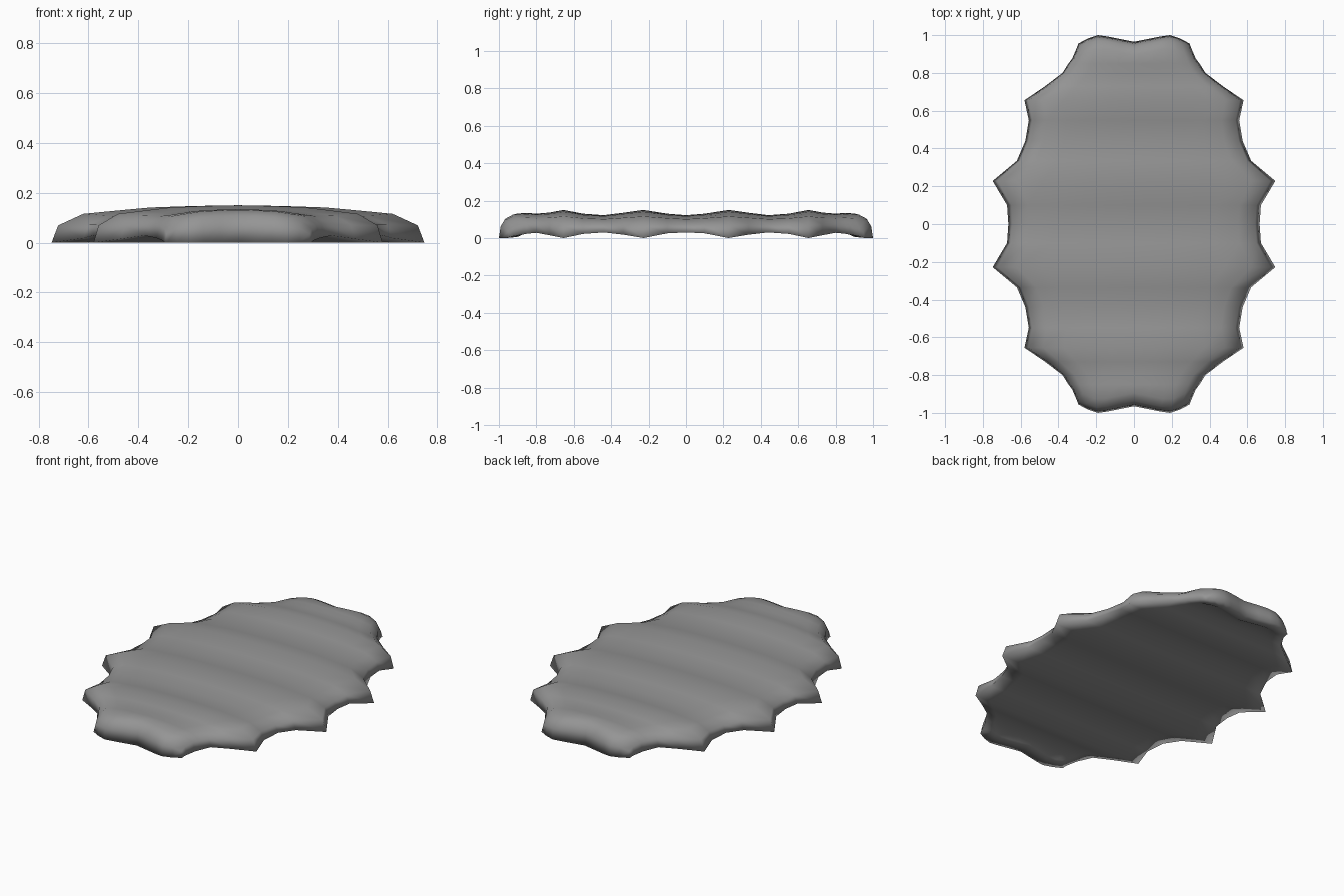
import bpy
import bmesh

cube = bpy.data.objects.get("Cube")
if cube:
    bpy.data.objects.remove(cube, do_unlink=True)


def lerp_table(table, t):
    """Piecewise linear lookup in a list of (key, value) pairs."""
    for (a, va), (b, vb) in zip(table, table[1:]):
        if t <= b:
            return va + (vb - va) * max(0, t - a) / (b - a)
    return table[-1][1]


# Dull grey surface
grey = bpy.data.materials.new("dull_grey")
grey.use_nodes = True
colour = (0.3, 0.3, 0.3, 1)
grey.diffuse_color = colour
grey.node_tree.nodes["Principled BSDF"].inputs["Base Color"].default_value = colour

# Cross ribs: y, half width, crown height, underside height
ribs = [(0, .665, .122, .03), (.1, .672, .130, .025), (.228, .748, .15, 0),
        (.335, .62, .135, .018), (.44, .575, .122, .03), (.55, .557, .130, .022),
        (.655, .58, .15, 0), (.73, .47, .136, .015), (.80, .378, .130, .028),
        (.85, .347, .134, .023)]
# Rounded ends: inset from the end edge, half width, height factor,
# underside height, underside inset
end_rows = [(.07, .327, .95, .018, .09), (.027, .306, .77, .01, .075),
            (.009, .298, .5, .005, .06), (0, .295, 0, 0, 0)]
end_edge = [(0, .965), (.1, .985), (.16, .997), (.19, 1), (.23, .99),
            (.295, .955), (.33, .945)]
# Cross-section drop from the crown to the rim
section = [(0, 1), (.235, .98), (.47, .94), (.644, .86), (.83, .77), (.965, .46), (1, 0)]
columns = [-u for u, _ in section[:0:-1]] + [u for u, _ in section]


def under_u(u):
    """Underside columns sit further in, leaving a broad strip along the rim."""
    return u if abs(u) == 1 else u * .85


def rib_row(y, width, crown, rim):
    top = [(u * width, y, rim + (crown - rim) * lerp_table(section, abs(u)))
           for u in columns]
    under = [(under_u(u) * width, y, rim) for u in columns]
    return top, under


def end_row(inset, width, factor, rim, under_inset):
    top, under = [], []
    for u in columns:
        x = u * width
        y = lerp_table(end_edge, abs(x))
        z = rim + (.137 - rim) * lerp_table(section, abs(u)) * factor
        top.append((x, y - inset, z))
        if abs(u) == 1 or inset == 0:
            under.append((x, y - inset, rim))
        else:
            x = under_u(u) * width
            under.append((x, lerp_table(end_edge, abs(x)) - under_inset, rim))
    return top, under


# Rippled pad: top and underside sheets mirrored front to back, welded at the rim
half = [rib_row(*r) for r in ribs] + [end_row(*e) for e in end_rows]
bm = bmesh.new()
for side in (0, 1):
    back = [pair[side] for pair in half]
    front = [[(x, -y, z) for x, y, z in row] for row in back[:0:-1]]
    grid = [[bm.verts.new(p) for p in row] for row in front + back]
    for a, b in zip(grid, grid[1:]):
        for j in range(len(columns) - 1):
            bm.faces.new((a[j], a[j + 1], b[j + 1], b[j]))
bmesh.ops.remove_doubles(bm, verts=bm.verts, dist=.0005)
bmesh.ops.recalc_face_normals(bm, faces=bm.faces)
mesh = bpy.data.meshes.new("rippled_pad")
bm.to_mesh(mesh)
bm.free()
mesh.materials.append(grey)
pad = bpy.data.objects.new("rippled_pad", mesh)
bpy.context.scene.collection.objects.link(pad)
mesh.shade_smooth()
